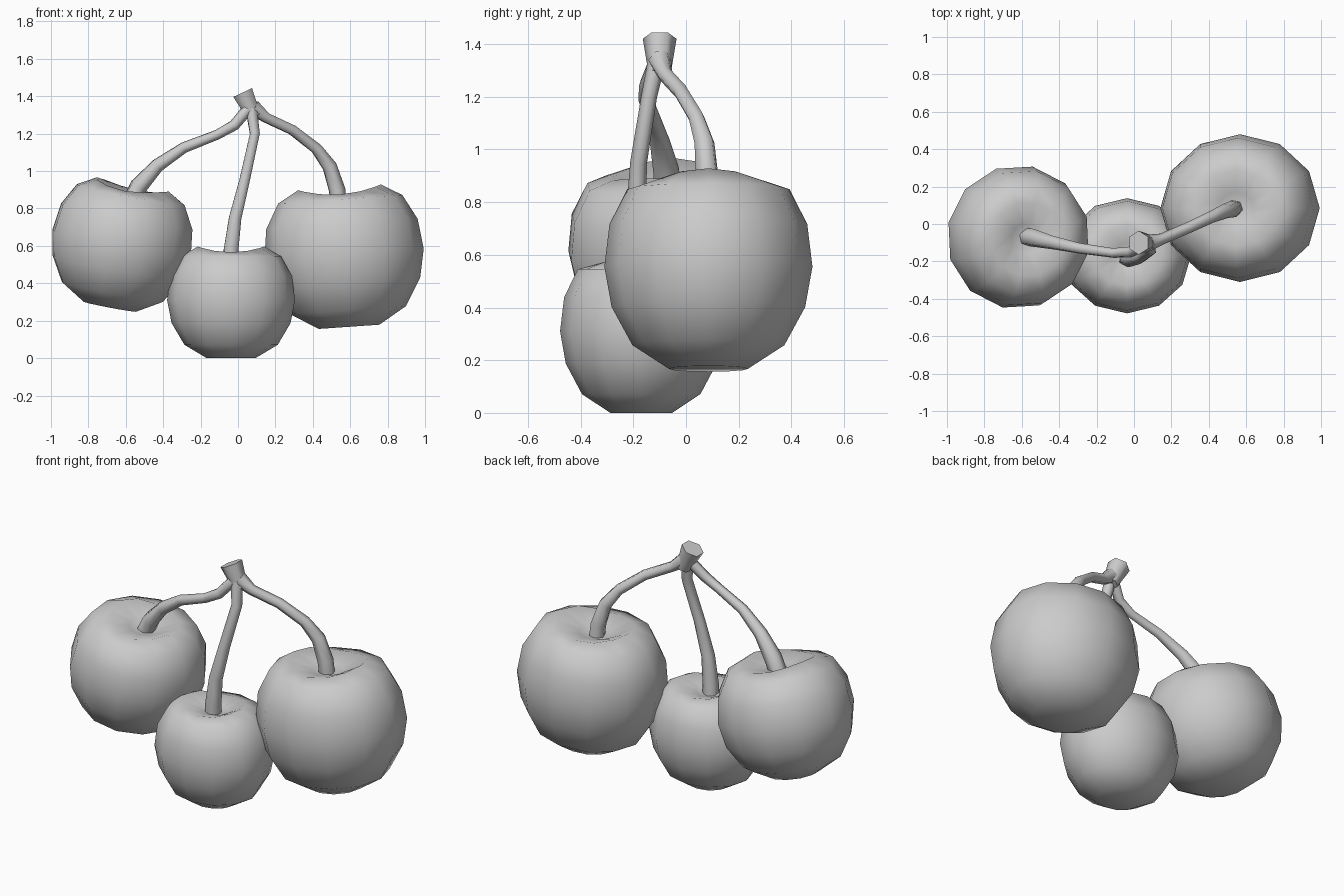
import bpy, bmesh
from math import sin, cos, pi, radians
from mathutils import Euler

if "Cube" in bpy.data.objects:
    bpy.data.objects.remove(bpy.data.objects["Cube"])

# Cherry profile (radius, height), from dimple floor over the rim to the base
PROFILE = [(.22, .68), (.52, .84), (.78, .69), (.95, .38), (1, 0),
           (.93, -.36), (.73, -.70), (.38, -.91)]
SIDES = 12


def finish(obj):
    bpy.ops.object.select_all(action='DESELECT')
    obj.select_set(True)
    bpy.context.view_layer.objects.active = obj


def cherry(name, loc, size, tilt, turn):
    bm = bmesh.new()
    rings = []
    for i, (r, z) in enumerate(PROFILE):
        ring = []
        for k in range(SIDES):
            a = 2 * pi * k / SIDES
            # the rim dips slightly at front and back
            dip = .09 * sin(a) ** 2 if i == 1 else 0
            ring.append(bm.verts.new((r * cos(a), r * sin(a), z - dip)))
        rings.append(ring)
    for up, low in zip(rings, rings[1:]):
        for k in range(SIDES):
            n = (k + 1) % SIDES
            bm.faces.new((up[k], low[k], low[n], up[n]))
    floor = bm.verts.new((0, 0, .62))
    base = bm.verts.new((0, 0, -.91))
    for k in range(SIDES):
        n = (k + 1) % SIDES
        bm.faces.new((floor, rings[0][k], rings[0][n]))
        bm.faces.new((base, rings[-1][n], rings[-1][k]))
    me = bpy.data.meshes.new(name)
    bm.to_mesh(me)
    bm.free()
    obj = bpy.data.objects.new(name, me)
    bpy.context.collection.objects.link(obj)
    obj.location, obj.scale = loc, size
    obj.rotation_euler = Euler((0, radians(tilt), radians(turn)))
    finish(obj)
    bpy.ops.object.shade_smooth()


def tube(name, pts):
    # six-sided tapering tube along points (x, y, z, radius)
    cu = bpy.data.curves.new(name, 'CURVE')
    cu.dimensions = '3D'
    cu.bevel_depth = 1
    cu.bevel_resolution = 1
    cu.use_fill_caps = True
    sp = cu.splines.new('POLY')
    sp.points.add(len(pts) - 1)
    for p, (x, y, z, r) in zip(sp.points, pts):
        p.co = (x, y, z, 1)
        p.radius = r
    obj = bpy.data.objects.new(name, cu)
    bpy.context.collection.objects.link(obj)
    finish(obj)
    bpy.ops.object.convert(target='MESH')
    bpy.ops.object.shade_smooth_by_angle(angle=radians(65))


# Fruit
cherry("left_cherry", (-.622, -.07, .615), (.385, .385, .38), 11, -12)
cherry("middle_cherry", (-.037, -.17, .31), (.342, .308, .341), 0, 0)
cherry("right_cherry", (.567, .085, .555), (.427, .395, .427), -4, 0)

# Stems
tube("left_stem", [(.06, -.11, 1.34, .032), (-.02, -.15, 1.245, .03),
                   (-.11, -.155, 1.195, .027), (-.29, -.13, 1.125, .03),
                   (-.43, -.10, 1.03, .038), (-.53, -.075, .92, .05),
                   (-.57, -.07, .84, .05)])
tube("middle_stem", [(.07, -.11, 1.34, .034), (.09, -.14, 1.20, .03),
                     (.035, -.18, .95, .032), (-.015, -.19, .75, .038),
                     (-.037, -.185, .58, .045), (-.04, -.18, .49, .045)])
tube("right_stem", [(.08, -.10, 1.34, .045), (.15, -.08, 1.285, .03),
                    (.29, -.02, 1.22, .03), (.42, .04, 1.12, .032),
                    (.49, .07, 1.025, .04), (.53, .08, .90, .045),
                    (.54, .085, .80, .045)])

# Twig end where the stems join
tube("stem_joint", [(.085, -.10, 1.29, .042), (.065, -.10, 1.335, .05),
                    (.025, -.10, 1.42, .064)])
